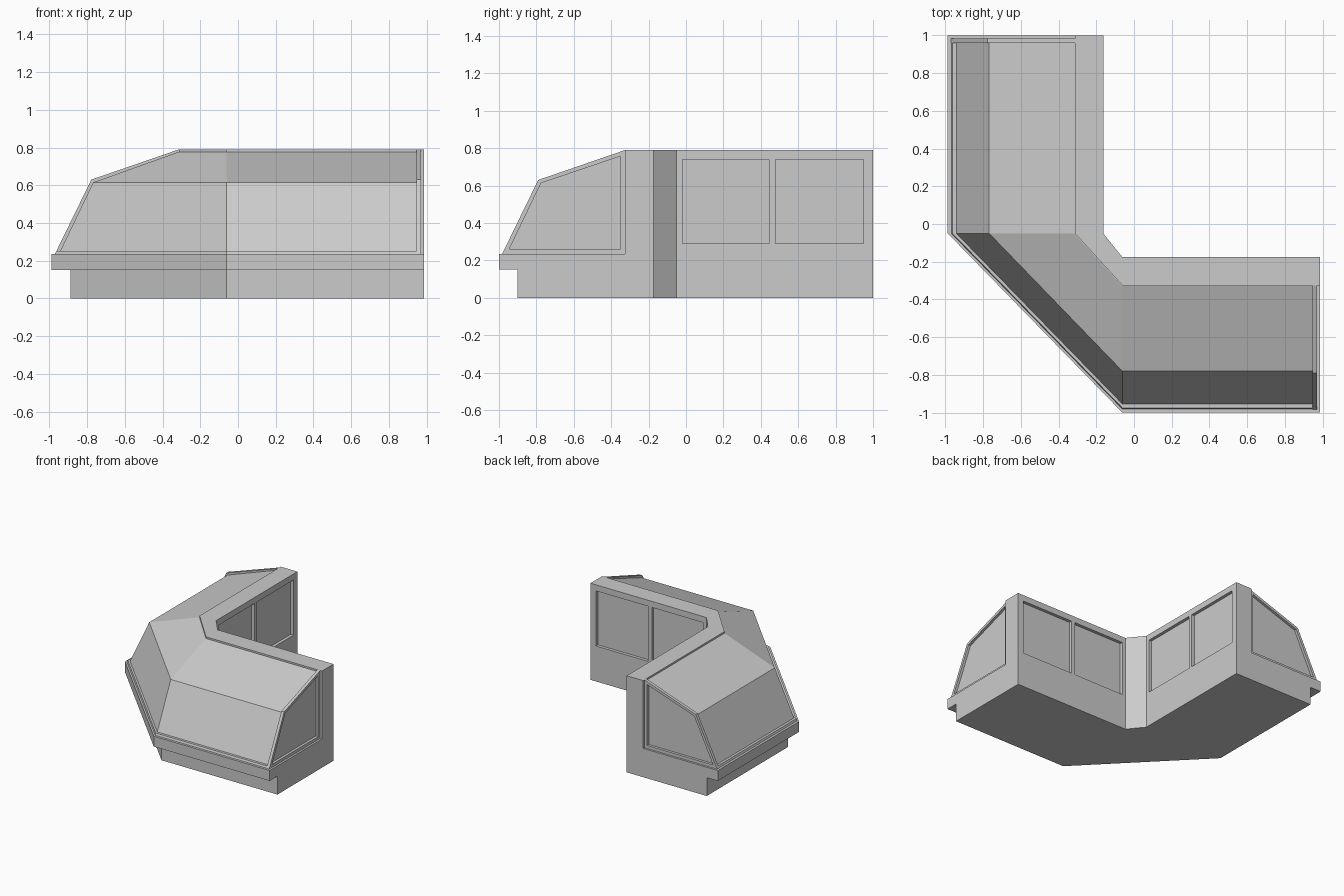
import bpy
import bmesh
from mathutils import Vector

cube = bpy.data.objects.get("Cube")
if cube:
    bpy.data.objects.remove(cube, do_unlink=True)

GREY = (0.6, 0.6, 0.6, 1)
grey = bpy.data.materials.new("plain_grey")
grey.use_nodes = True
grey.diffuse_color = GREY
grey.node_tree.nodes["Principled BSDF"].inputs["Base Color"].default_value = GREY

SHIFT = 0.012          # sideways offset between the two wings
END = 0.987            # end of the wing along x
SEAM_X, SEAM_Y = -0.062, -0.05


def finish(name, bm):
    bmesh.ops.recalc_face_normals(bm, faces=bm.faces)
    mesh = bpy.data.meshes.new(name)
    bm.to_mesh(mesh)
    bm.free()
    mesh.materials.append(grey)
    obj = bpy.data.objects.new(name, mesh)
    bpy.context.collection.objects.link(obj)
    return obj


def place(wing, along, depth, z):
    """Position on the front wing (along x) or the side wing (along y)."""
    if wing == "front":
        return Vector((along, depth, z))
    return Vector((depth + SHIFT, along + 1 - END, z))


def sweep(name, profile, end):
    """Sweep a depth/height profile round the angled corner."""
    bm = bmesh.new()
    rings = []
    for station in range(4):
        ring = []
        for d, z in profile:
            co = (place("front", end, d, z), Vector((SEAM_X, d, z)),
                  Vector((d + SHIFT, SEAM_Y, z)), place("side", end, d, z))[station]
            ring.append(bm.verts.new(co))
        rings.append(ring)
    n = len(profile)
    for a, b in zip(rings, rings[1:]):
        for i in range(n):
            j = (i + 1) % n
            bm.faces.new((a[i], a[j], b[j], b[i]))
    bm.faces.new(rings[0])
    bm.faces.new(rings[-1])
    return finish(name, bm)


def end_frame(name, wing, outer, inner, a0, a1):
    """Flat ring that borders the end pane."""
    bm = bmesh.new()
    loops = [[bm.verts.new(place(wing, a, d, z)) for d, z in pts]
             for pts, a in ((outer, a0), (outer, a1), (inner, a1), (inner, a0))]
    n = len(outer)
    for k in range(4):
        p, q = loops[k], loops[(k + 1) % 4]
        for i in range(n):
            j = (i + 1) % n
            bm.faces.new((p[i], p[j], q[j], q[i]))
    return finish(name, bm)


def box(name, lo, hi):
    bm = bmesh.new()
    bmesh.ops.create_cube(bm, size=1)
    for v in bm.verts:
        v.co = [(l + h) / 2 + c * (h - l) for l, h, c in zip(lo, hi, v.co)]
    return finish(name, bm)


# Plinth, overhanging ledge and tall back wall in one sweep
BACK = -0.175
cabinet = sweep("cabinet_body", [
    (BACK, 0), (-0.9, 0), (-0.9, 0.15), (-1, 0.15), (-1, 0.235),
    (-0.325, 0.235), (-0.325, 0.79), (BACK, 0.79)], END)

# Recessed sliding doors, two on the back of each wing
for wing in ("front", "side"):
    for start, stop in ((-0.033, 0.432), (0.466, 0.937)):
        p = place(wing, start, BACK - 0.025, 0.29)
        q = place(wing, stop, BACK + 0.1, 0.74)
        cutter = box("door_cutter", p, q)
        cutter.hide_render = True
        mod = cabinet.modifiers.new("door_recess", "BOOLEAN")
        mod.operation = "DIFFERENCE"
        mod.solver = "EXACT"
        mod.object = cutter
        bpy.context.view_layer.objects.active = cabinet
        bpy.ops.object.modifier_apply(modifier=mod.name)
        bpy.data.objects.remove(cutter, do_unlink=True)

# Sloped canopy panes
sweep("canopy_panes", [
    (-0.32, 0.23), (-0.965, 0.23), (-0.78, 0.615), (-0.33, 0.776), (-0.32, 0.776)], 0.95)

# Low rail holding the front panes
sweep("pane_rail", [
    (-0.94, 0.23), (-0.983, 0.23), (-0.975, 0.252), (-0.94, 0.252)], 0.95)

# Frames round the end panes
OUTER = [(-0.325, 0.235), (-0.983, 0.235), (-0.79, 0.63), (-0.325, 0.79)]
INNER = [(-0.35, 0.26), (-0.945, 0.26), (-0.775, 0.613), (-0.35, 0.757)]
for wing in ("front", "side"):
    end_frame(wing + "_end_frame", wing, OUTER, INNER, 0.946, 0.971)
